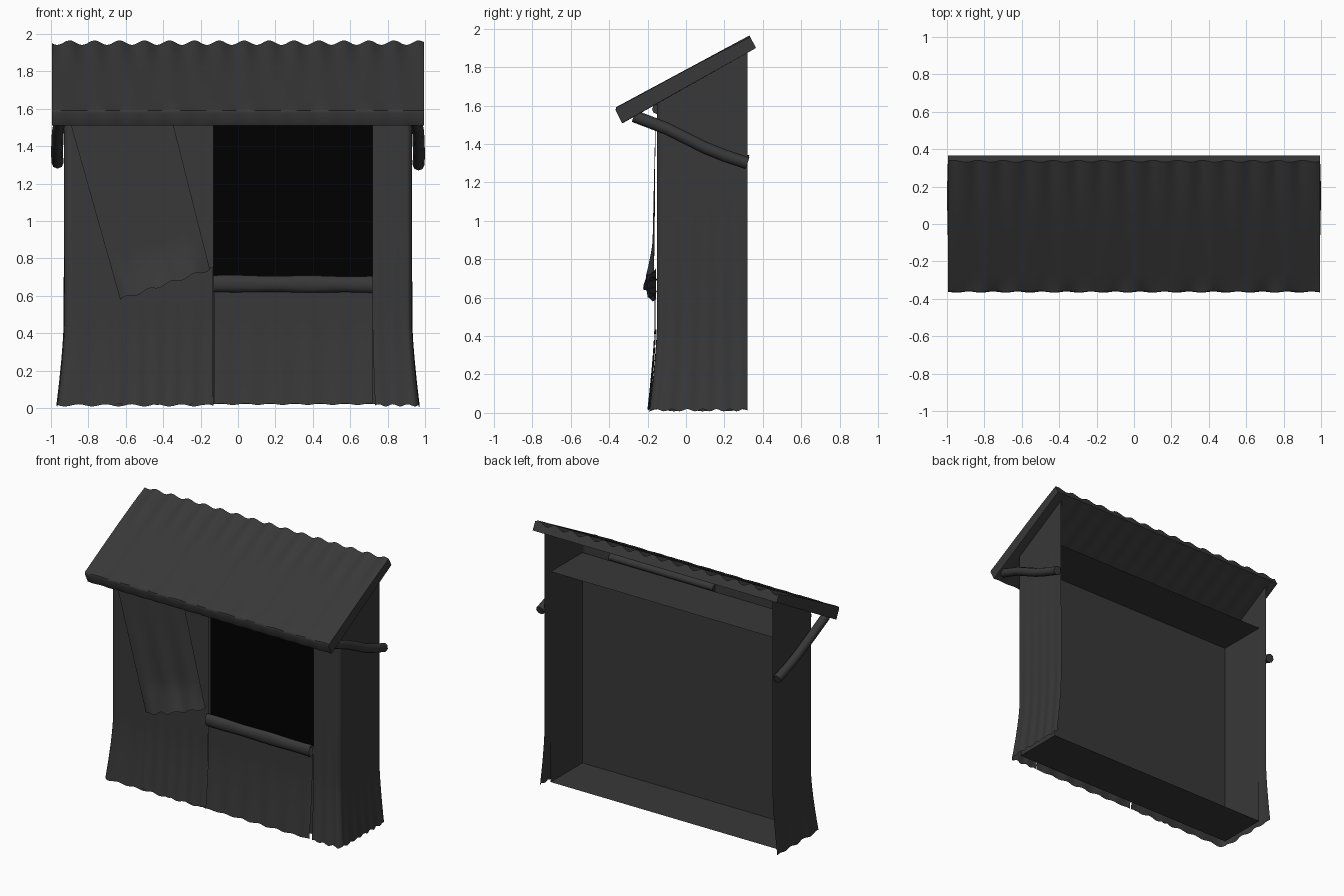
import bpy, bmesh
from math import sin, pi
from mathutils import Vector

if "Cube" in bpy.data.objects:
    bpy.data.objects.remove(bpy.data.objects["Cube"])


def material(name, v):
    m = bpy.data.materials.new(name)
    m.diffuse_color = (v, v, v, 1)
    m.use_nodes = True
    m.node_tree.nodes["Principled BSDF"].inputs["Base Color"].default_value = m.diffuse_color
    return m


CLOTH = material("dark_cloth", 0.04)
BLACK = material("black_cloth", 0.0)


def finish(name, bm, mat=CLOTH, smooth=True):
    me = bpy.data.meshes.new(name)
    bm.to_mesh(me)
    bm.free()
    me.materials.append(mat)
    ob = bpy.data.objects.new(name, me)
    bpy.context.collection.objects.link(ob)
    if smooth:
        bpy.ops.object.select_all(action='DESELECT')
        bpy.context.view_layer.objects.active = ob
        ob.select_set(True)
        bpy.ops.object.shade_smooth_by_angle(angle=0.8)
    return ob


def sheet(name, fn, nu, nv, mat=CLOTH):
    """Grid surface from fn(u, v), both 0..1."""
    bm = bmesh.new()
    g = [[bm.verts.new(fn(i / nu, j / nv)) for j in range(nv + 1)] for i in range(nu + 1)]
    for i in range(nu):
        for j in range(nv):
            bm.faces.new((g[i][j], g[i + 1][j], g[i + 1][j + 1], g[i][j + 1]))
    return finish(name, bm, mat)


def tube(name, pts, r, mat=CLOTH):
    cu = bpy.data.curves.new(name, 'CURVE')
    cu.dimensions = '3D'
    cu.bevel_depth = r
    cu.bevel_resolution = 2
    cu.use_fill_caps = True
    sp = cu.splines.new('POLY')
    sp.points.add(len(pts) - 1)
    for p, c in zip(sp.points, pts):
        p.co = (*c, 1)
    cu.materials.append(mat)
    ob = bpy.data.objects.new(name, cu)
    bpy.context.collection.objects.link(ob)
    return ob


def along(pts, u):
    """Point on a polyline, by length."""
    lens = [(b - a).length for a, b in zip(pts, pts[1:])]
    d = u * sum(lens)
    for a, b, l in zip(pts, pts[1:], lens):
        if d <= l + 1e-6:
            return a.lerp(b, d / l)
        d -= l
    return pts[-1]


def roof_under(y):
    return 1.51 + (y + 0.33) * 0.565


def flare(z):
    return max(0, 1 - z / 0.45) ** 1.4


# roof: slab with scalloped back edge and softened front lip
bm = bmesh.new()
N, K = 150, 8
rings = []
for i in range(N + 1):
    x = -0.995 + 1.99 * i / N
    wave = sin(x * pi * 15)
    w = 0.003 * sin(x * 48)
    ring = [(x, -0.33 + w, 1.51), (x, -0.364 + w, 1.578), (x, -0.361 + w, 1.591)]
    for k in range(K + 1):
        t = k / K
        o = -0.012 * (1 - wave) * t ** 4 + 0.002 * sin(x * 31) * (1 - t)
        ring.append((x, -0.35 + 0.68 * t - 0.45 * o, 1.597 + 0.368 * t + o))
    ring.append((x, 0.365, 1.90))
    rings.append([bm.verts.new(p) for p in ring])
for a, b in zip(rings, rings[1:]):
    for k in range(len(a)):
        n = (k + 1) % len(a)
        bm.faces.new((a[k], b[k], b[n], a[n]))
bm.faces.new(rings[0])
bm.faces.new(rings[-1][::-1])
bmesh.ops.recalc_face_normals(bm, faces=bm.faces)
finish("roof", bm)


# side curtains wrapping round the front corners, flared at the hem
def curtain(name, path):
    pts = [Vector(p) for p in path]

    def fn(u, v):
        p = along(pts, u)
        x, y = p
        hem = 0.014 + 0.006 * sin(u * 60)
        z = hem + (roof_under(y) - hem) * v
        f = flare(z)
        fold = 0.005 * sin(u * 48) * max(0, 1 - v * 1.2)
        if abs(x) > 0.925:
            s = 1 if x > 0 else -1
            x += s * (0.04 * f + fold * 0.6)
            y -= 0.04 * f * max(0, (0.1 - y) / 0.25)
        else:
            x += x * 0.042 * f * (abs(x) / 0.93) ** 3
            y -= 0.04 * f + fold * 0.5
        return x, y, z
    sheet(name, fn, 70, 26)


curtain("right_curtain", [(0.72, -0.15), (0.91, -0.15), (0.93, -0.13), (0.93, 0.32)])
curtain("left_curtain", [(-0.93, 0.32), (-0.93, -0.13), (-0.91, -0.15), (-0.13, -0.15)])


# lower front panel, and the overlapping cloth left of it
def apron(x0, x1, top, y0):
    def fn(u, v):
        z = 0.02 + 0.004 * sin(u * 40) * (1 - v) + (top - 0.02) * v
        y = y0 - 0.036 * flare(z) - 0.004 * sin(u * 34) * (1 - v)
        return x0 + (x1 - x0) * u, y, z
    return fn


sheet("lower_front_panel", apron(-0.127, 0.72, 0.68, -0.163), 50, 14)
sheet("left_overlap_panel", apron(-0.66, -0.135, 0.75, -0.158), 40, 14)


# slanted flap drawn across the left side, bulging at its hem
def flap(u, v):
    top = Vector((-0.915 + 0.55 * u, -0.158, 1.59))
    low = Vector((-0.63 + 0.48 * u, -0.166, 0.58 + 0.16 * u))
    p = low.lerp(top, v)
    p.y -= 0.006 * (1 - v) * (1 + sin(u * 17))
    p.y -= 0.045 * sin(pi * u) ** 0.7 * max(0, 1 - v / 0.2) ** 1.3
    p.z += 0.008 * sin(u * 25) * (1 - v) ** 3
    return p


def hem(u, v):
    edge = flap(u, 0)
    inner = Vector((edge.x, -0.155, edge.z + 0.015))
    return inner.lerp(edge, v)


sheet("slanted_flap", flap, 40, 24)
sheet("flap_hem", hem, 40, 2)

# rolled cloth below and above the opening
sheet("counter_roll", lambda u, v: (
    -0.13 + 0.85 * u,
    -0.172 + (0.028 + 0.002 * sin(u * 19)) * sin(2 * pi * v),
    0.665 - 0.005 * u + (0.044 + 0.002 * sin(u * 13)) * sin(2 * pi * v + pi / 2)), 40, 12)
tube("top_roll", [(-0.13, -0.15, 1.582), (0.72, -0.15, 1.582)], 0.027)

# dark hangings inside the opening
for name, x0, x1, y0 in (("left_dark_hanging", -0.13, 0.32, -0.132),
                         ("right_dark_hanging", 0.27, 0.72, -0.139)):
    sheet(name, lambda u, v: (x0 + (x1 - x0) * u, y0 + 0.002 * sin(u * 20),
                              0.65 + 0.92 * v), 20, 2, BLACK)

# open-backed inner box
bm = bmesh.new()
bmesh.ops.create_cube(bm, size=1)
for v in bm.verts:
    v.co = (v.co.x * 1.855, 0.065 + v.co.y * 0.37, 0.795 + v.co.z * 1.55)
back = [f for f in bm.faces if f.calc_center_median().y > 0.2]
bmesh.ops.delete(bm, geom=back, context='FACES_ONLY')
bmesh.ops.reverse_faces(bm, faces=bm.faces)
finish("inner_box", bm, smooth=False)

# bent roof braces on both sides
for s, name, d in ((1, "right_brace", -0.005), (-1, "left_brace", 0.005)):
    tube(name, [(s * 0.95, -0.27, 1.545), (s * 0.963, -0.1, 1.48),
                (s * 0.967, 0.1, 1.385 + d), (s * 0.967, 0.2, 1.345 + d),
                (s * 0.965, 0.32, 1.305 + d)], 0.032)
